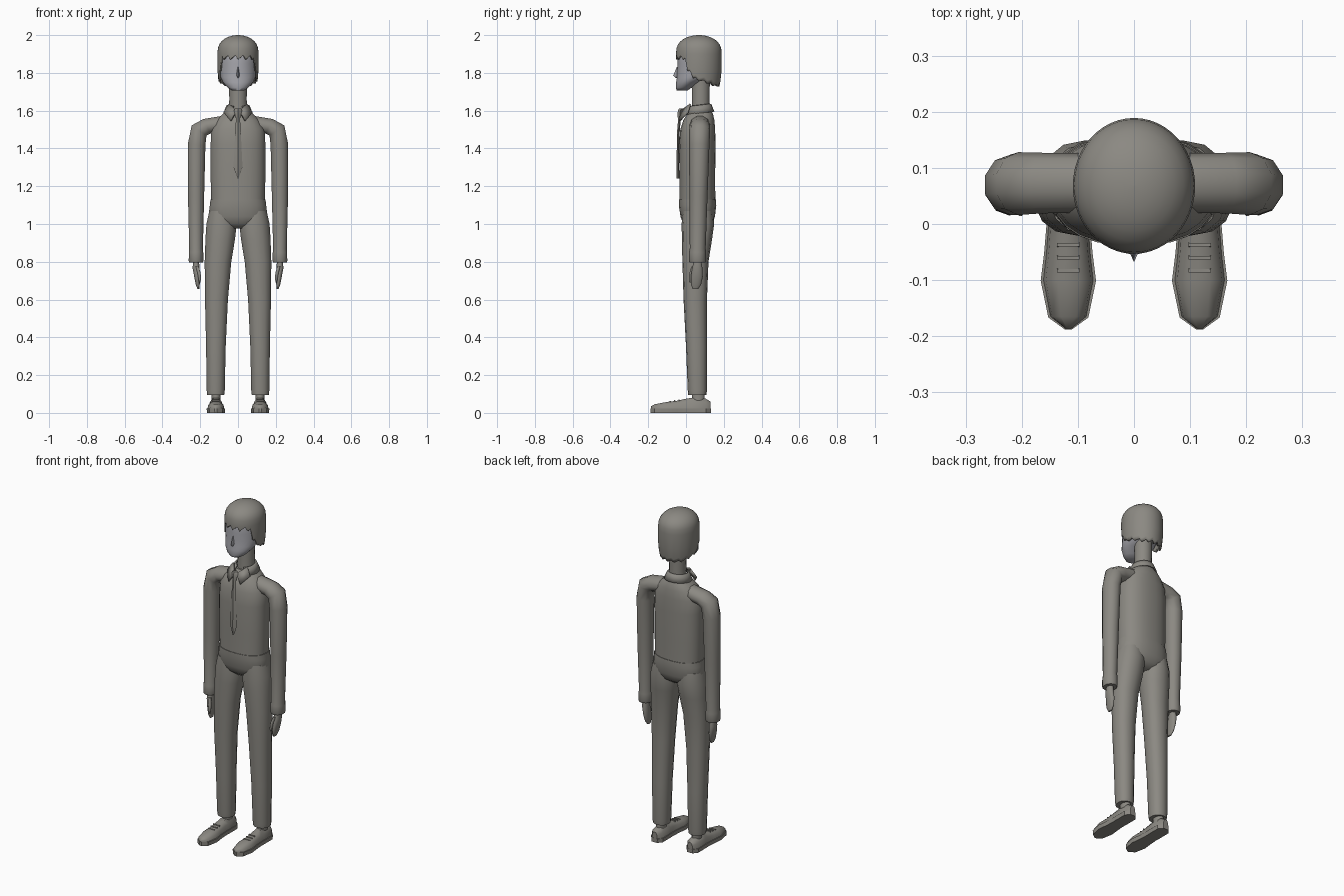
import bpy, bmesh, math
from mathutils import Vector

cube = bpy.data.objects.get("Cube")
if cube:
    bpy.data.objects.remove(cube, do_unlink=True)


def material(name, rgb):
    m = bpy.data.materials.new(name)
    m.use_nodes = True
    m.diffuse_color = (*rgb, 1)
    m.node_tree.nodes["Principled BSDF"].inputs["Base Color"].default_value = (*rgb, 1)
    return m


grey = material("warm grey", (0.26, 0.25, 0.225))
pale = material("pale face grey", (0.37, 0.37, 0.40))


def skin(name, rings, mat=grey, mirror=False, caps=True, closed=True, thick=0, angle=40):
    """Join rings of points into a surface."""
    bm = bmesh.new()
    vs = [[bm.verts.new(p) for p in r] for r in rings]
    n = len(vs[0])
    for a, b in zip(vs, vs[1:]):
        for i in range(n if closed else n - 1):
            j = (i + 1) % n
            bm.faces.new((a[i], a[j], b[j], b[i]))
    if caps:
        bm.faces.new(vs[0])
        bm.faces.new(vs[-1])
    bmesh.ops.recalc_face_normals(bm, faces=bm.faces)
    me = bpy.data.meshes.new(name)
    bm.to_mesh(me)
    bm.free()
    me.materials.append(mat)
    ob = bpy.data.objects.new(name, me)
    bpy.context.collection.objects.link(ob)
    bpy.ops.object.select_all(action="DESELECT")
    ob.select_set(True)
    bpy.context.view_layer.objects.active = ob
    bpy.ops.object.shade_smooth_by_angle(angle=math.radians(angle))
    if thick:
        mod = ob.modifiers.new("Thickness", "SOLIDIFY")
        mod.thickness = thick
    if mirror:
        ob.modifiers.new("Mirror", "MIRROR")
    return ob


def ring(x, y, z, rx, ry, tilt=0, n=12, power=1.0):
    """Rounded cross-section, tilted about the y axis."""
    t = math.radians(tilt)
    pts = []
    for i in range(n):
        a = 2 * math.pi * (i + 0.5) / n
        c, s = math.cos(a), math.sin(a)
        u = math.copysign(abs(c) ** power, c) * rx
        v = math.copysign(abs(s) ** power, s) * ry
        pts.append(Vector((x + u * math.cos(t), y + v, z + u * math.sin(t))))
    return pts


def loft(name, specs, n=12, power=1.0, **kw):
    return skin(name, [ring(*s, n=n, power=power) for s in specs], **kw)


# Shirt body
loft("shirt", [(0, .06, 1.115, .143, .096), (0, .06, 1.25, .146, .095), (0, .06, 1.42, .146, .097),
               (0, .062, 1.5, .142, .093), (0, .068, 1.55, .115, .083), (0, .074, 1.58, .085, .07),
               (0, .077, 1.605, .055, .055)], n=24, power=.85)

# Sleeves, with a small flared cuff
loft("sleeves", [(.222, .061, .795, .037, .042), (.222, .061, .805, .041, .046),
                 (.222, .061, .85, .04, .045), (.222, .062, .87, .038, .042),
                 (.222, .066, 1.15, .045, .048), (.219, .07, 1.42, .049, .054, 5),
                 (.206, .072, 1.495, .05, .056, 35), (.165, .073, 1.517, .045, .054, 65),
                 (.09, .073, 1.53, .043, .053, 85)], n=10, mirror=True, angle=60)

# Hands and thumbs
loft("hands", [(.222, .061, .81, .016, .02), (.222, .06, .765, .019, .028), (.217, .057, .72, .015, .033),
               (.213, .053, .68, .011, .028), (.21, .05, .656, .005, .015)], mirror=True, angle=60)
loft("thumbs", [(.216, .04, .775, .009, .012), (.206, .027, .74, .009, .01),
                (.202, .022, .705, .007, .008), (.203, .023, .69, .003, .004)], n=8, mirror=True, angle=60)

# Trousers: hips and two legs
loft("trouser_hips", [(0, .06, 1.13, .147, .099), (0, .061, 1.1, .15, .1), (0, .062, 1.04, .158, .092),
                      (0, .062, 1.0, .13, .078), (0, .06, .975, .05, .045)], n=24, power=.85, angle=60)
loft("trouser_legs", [(.085, .062, 1.07, .068, .08), (.087, .063, 1.0, .082, .086),
                      (.094, .058, .92, .08, .08), (.106, .05, .8, .072, .069),
                      (.114, .049, .6, .062, .062), (.117, .056, .35, .053, .056),
                      (.118, .06, .12, .049, .051), (.118, .06, .095, .046, .048)],
     n=14, power=.9, mirror=True, angle=60)

# Ankles
loft("ankles", [(.117, .065, .05, .025, .035), (.117, .065, .11, .025, .035)], mirror=True)

# Shoes: y, half width, top height of each section
SHOE = [(.13, .018, .06), (.105, .038, .075), (.03, .038, .08), (0, .037, .075), (-.05, .041, .064),
        (-.1, .047, .058), (-.165, .034, .046), (-.186, .006, .034)]
upper, sole = [], []
for y, w, h in SHOE:
    mid = .022 + (h - .022) * .6
    upper.append([(.117 + w * f, y, z) for f, z in
                  ((-.96, .02), (-.85, mid), (-.4, h), (.4, h), (.85, mid), (.96, .02))])
    sole.append([(.117 + w * f, y * 1.01, z) for f, z in ((-1, 0), (-1.05, .024), (1.05, .024), (1, 0))])
skin("shoe_uppers", upper, mirror=True, angle=50)
skin("shoe_soles", sole, mirror=True, angle=30)

# Laces across each shoe
for k in range(3):
    y, z = -.037 - .023 * k, .069 - .004 * k
    skin(f"laces_{k + 1}", [[(x, y - .004, z - .01), (x, y - .003, z + .002), (x, y + .003, z + .002),
                             (x, y + .004, z - .01)] for x in (.097, .137)], mirror=True)

# Neck
loft("neck", [(0, .078, 1.57, .05, .05), (0, .078, 1.66, .047, .047), (0, .078, 1.78, .049, .05)], n=16)

# Collar band, open at the throat, and its two pointed flaps
band = []
for rx, z, ry in ((.052, 1.632, .054), (.062, 1.628, .062), (.078, 1.588, .078)):
    arc = []
    for i in range(21):
        a = math.radians(-65 + 310 * i / 20)
        y = .072 + ry * math.sin(a)
        arc.append((rx * math.cos(a), y, z + .12 * (y - .08)))
    band.append(arc)
skin("collar", band, caps=False, closed=False, thick=.007, angle=50)
skin("collar_flaps", [[(.048, .02, 1.637), (.008, -.028, 1.602)], [(.077, .005, 1.592), (.04, -.037, 1.548)]],
     caps=False, closed=False, thick=.009, mirror=True)


# Necktie: knot and hanging blade
def strip(name, rows, depth):
    skin(name, [[(-w, y, z), (0, y - depth, z), (w, y, z), (0, y + depth, z)] for w, y, z in rows], angle=30)


strip("tie_knot", [(.016, -.024, 1.612), (.021, -.03, 1.6), (.012, -.033, 1.565)], .013)
strip("tie_blade", [(.01, -.033, 1.575), (.015, -.041, 1.48), (.024, -.043, 1.3), (.002, -.042, 1.24)], .007)

# Face and skull, jaw to crown
loft("head", [(0, -.02, 1.708, .034, .03), (0, -.012, 1.722, .055, .042), (0, .01, 1.75, .08, .063),
              (0, .035, 1.775, .092, .084), (0, .053, 1.81, .097, .101), (0, .062, 1.85, .1, .107),
              (0, .066, 1.9, .1, .11), (0, .068, 1.95, .085, .095)], n=24, mat=pale, angle=70)
# Nose
skin("nose", [[(-.007, -.035, 1.83), (0, -.049, 1.832), (.007, -.035, 1.83)],
              [(-.015, -.035, 1.79), (0, -.068, 1.785), (.015, -.035, 1.79)],
              [(-.01, -.03, 1.772), (0, -.052, 1.772), (.01, -.03, 1.772)]], mat=pale, angle=70)

# Hair cap with a jagged fringe, side locks and a longer nape
SEG = 48


def hem(i):
    d = abs((i / SEG * 360 + 180) % 360 - 180)
    jag = .012 * (i % 3 - 1)
    if d < 60:
        return 1.882 + jag
    if d < 68:
        return 1.81
    return 1.775 - .04 * min(1, (d - 68) / 70) + jag * .6


levels = [0, .12, .5, 1]
dome = [.3, .5, .66, .8, .9, .96, .992]
rows = []
for k in range(len(levels) + len(dome)):
    row = []
    for i in range(SEG):
        a = 2 * math.pi * i / SEG
        if k < len(levels):
            low, f = hem(i), levels[k]
            z = low + (1.9 - low) * f
            r = 1 - .1 * max(0, (1.83 - z) / .1) ** 2
        else:
            f = dome[k - len(levels)]
            z = 1.9 + .1 * f
            r = (1 - f ** 2.6) ** .5
        row.append((.109 * r * math.sin(a), .068 - .121 * r * math.cos(a), z))
    rows.append(row)
hair = skin("hair", rows + [[(p[0] * .05, .068 + (p[1] - .068) * .05, 2.0) for p in rows[-1]]],
            caps=False, thick=.014, angle=60)
# Close the crown
bm = bmesh.new()
bm.from_mesh(hair.data)
bmesh.ops.holes_fill(bm, edges=[e for e in bm.edges if e.is_boundary and e.verts[0].co.z > 1.99], sides=0)
bmesh.ops.recalc_face_normals(bm, faces=bm.faces)
if sum(f.normal.dot(f.calc_center_median() - Vector((0, .068, 1.85))) for f in bm.faces) < 0:
    bmesh.ops.reverse_faces(bm, faces=bm.faces)
bm.to_mesh(hair.data)
bm.free()
